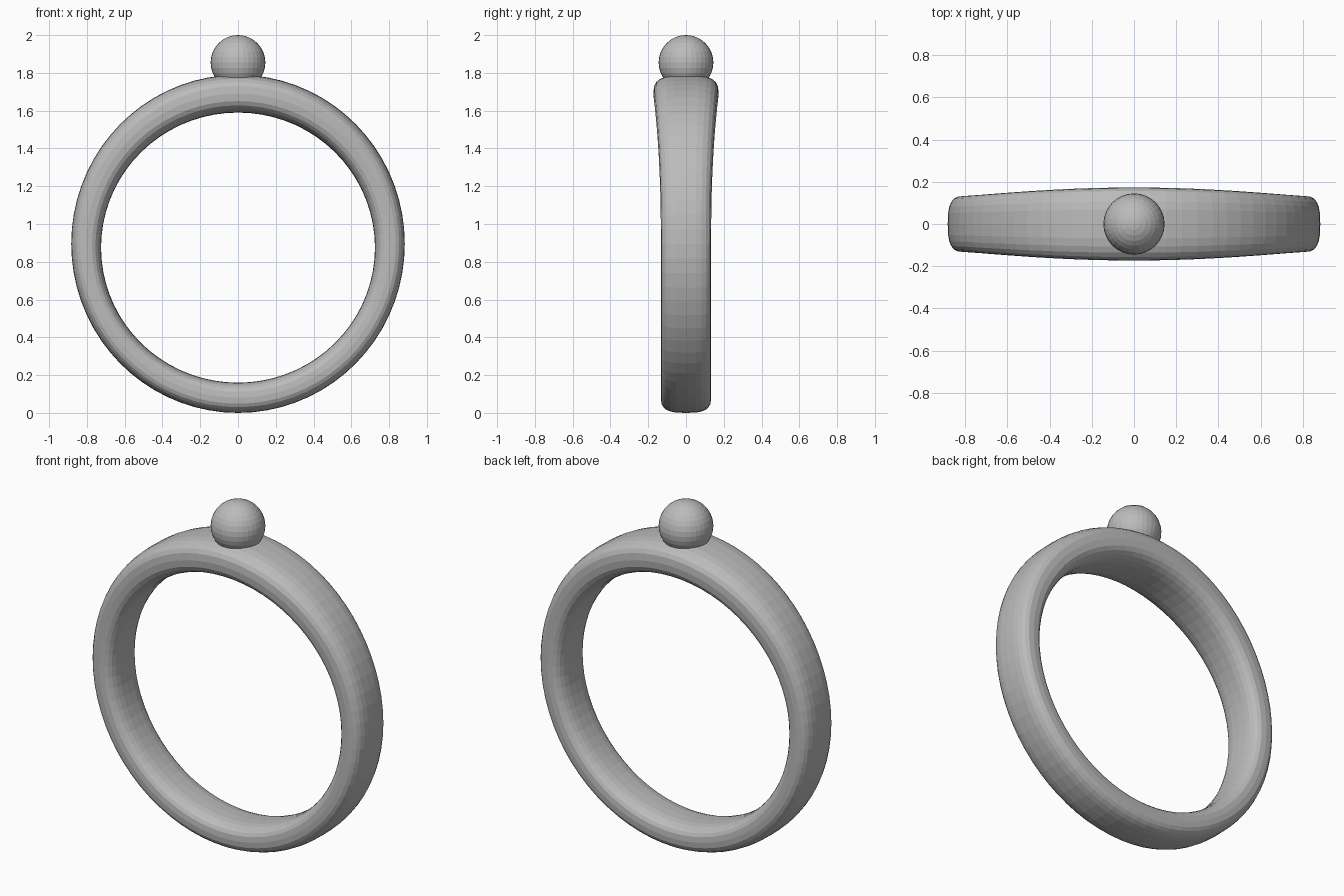
import bpy, bmesh, math

if "Cube" in bpy.data.objects:
    bpy.data.objects.remove(bpy.data.objects["Cube"])

grey = bpy.data.materials.new("plain grey")
grey.diffuse_color = (0.5, 0.5, 0.5, 1)
grey.use_nodes = True
grey.node_tree.nodes["Principled BSDF"].inputs["Base Color"].default_value = grey.diffuse_color


def add_object(name, bm):
    bmesh.ops.recalc_face_normals(bm, faces=bm.faces)
    mesh = bpy.data.meshes.new(name)
    bm.to_mesh(mesh)
    bm.free()
    mesh.materials.append(grey)
    obj = bpy.data.objects.new(name, mesh)
    bpy.context.collection.objects.link(obj)
    return obj


def rounded(value, power=2 / 2.9):
    # superellipse helper: soft-cornered rectangle
    return math.copysign(abs(value) ** power, value)


# Band: rounded section swept between an inner and an outer ellipse, wider at the top
SEGMENTS, SIDES = 72, 24
bm = bmesh.new()
loops = []
for i in range(SEGMENTS):
    a = 2 * math.pi * i / SEGMENTS
    s, c = math.sin(a), math.cos(a)
    outer_x, outer_z = 0.883 * s, 0.895 + 0.895 * c
    inner_x, inner_z = 0.725 * s, 0.875 + 0.715 * c
    half_width = 0.133 + 0.040 * max(0, c) ** 2.4
    loop = []
    for j in range(SIDES):
        b = 2 * math.pi * j / SIDES
        t = 0.5 + 0.5 * rounded(math.cos(b))
        y = half_width * rounded(math.sin(b))
        loop.append(bm.verts.new((inner_x + (outer_x - inner_x) * t, y,
                                  inner_z + (outer_z - inner_z) * t)))
    loops.append(loop)
for i in range(SEGMENTS):
    p, q = loops[i], loops[(i + 1) % SEGMENTS]
    for j in range(SIDES):
        k = (j + 1) % SIDES
        bm.faces.new((p[j], p[k], q[k], q[j]))
add_object("ring_band", bm)

# Round bead set on the crown of the band
bm = bmesh.new()
bmesh.ops.create_uvsphere(bm, u_segments=32, v_segments=16, radius=0.145)
bead = add_object("round_bead", bm)
bead.location = (0, 0, 1.855)
